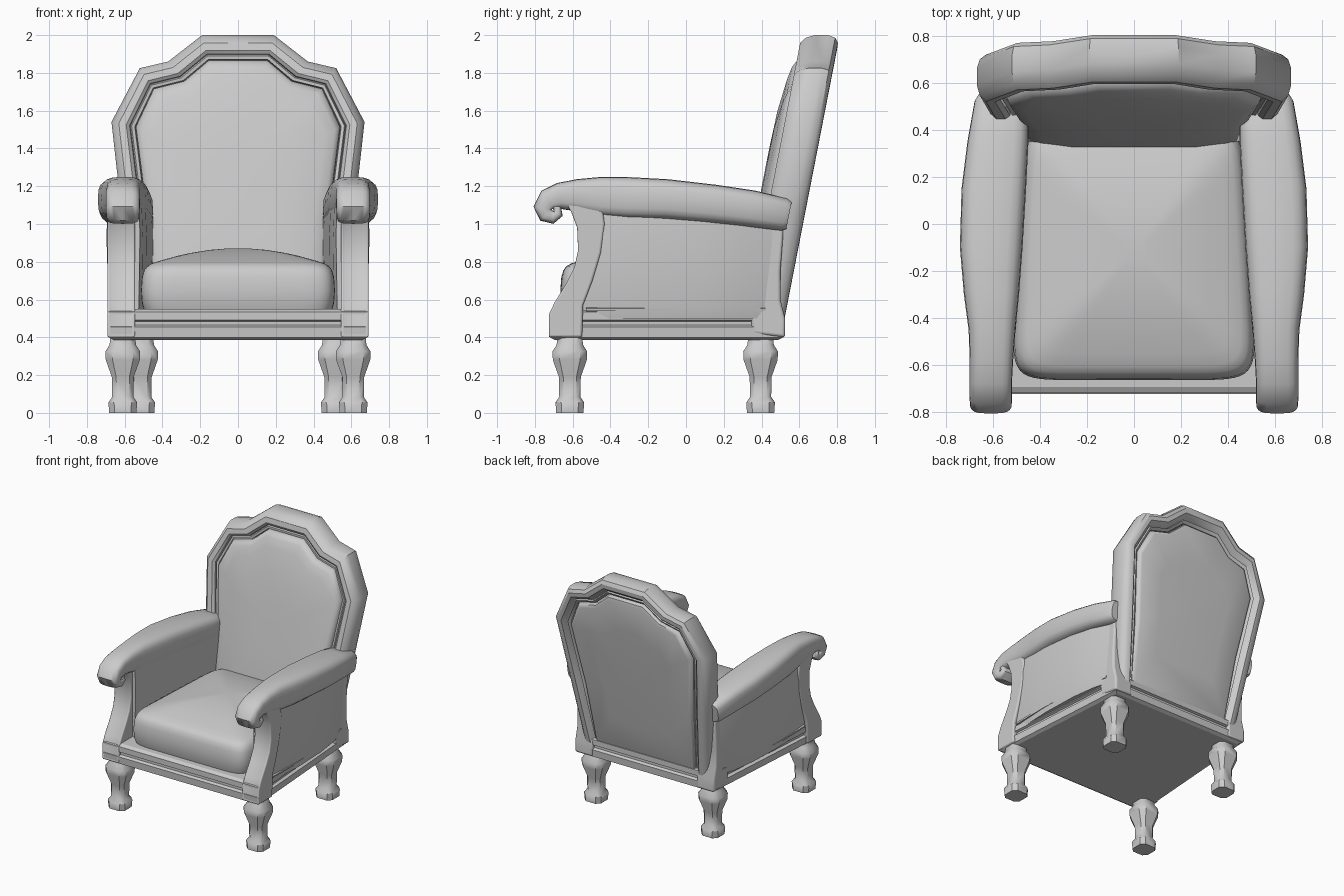
import bpy, bmesh, math
from mathutils import Vector

if "Cube" in bpy.data.objects:
    bpy.data.objects.remove(bpy.data.objects["Cube"])

grey = bpy.data.materials.new("upholstery_grey")
grey.diffuse_color = (0.6, 0.6, 0.6, 1)
grey.use_nodes = True
grey.node_tree.nodes["Principled BSDF"].inputs["Base Color"].default_value = grey.diffuse_color


def finish(name, bm, mirror=False, bevel=0.0, angle=40):
    bmesh.ops.recalc_face_normals(bm, faces=bm.faces[:])
    me = bpy.data.meshes.new(name)
    bm.to_mesh(me)
    bm.free()
    ob = bpy.data.objects.new(name, me)
    bpy.context.collection.objects.link(ob)
    me.materials.append(grey)
    bpy.ops.object.select_all(action='DESELECT')
    ob.select_set(True)
    bpy.context.view_layer.objects.active = ob
    bpy.ops.object.shade_smooth_by_angle(angle=math.radians(angle))
    if bevel:
        b = ob.modifiers.new("soft_edges", 'BEVEL')
        b.width, b.segments, b.limit_method = bevel, 3, 'ANGLE'
        b.angle_limit = math.radians(40)
    if mirror:
        ob.modifiers.new("other_side", 'MIRROR')
    return ob


def loft(name, rings, **kw):
    """Skin closed rings of equal length and cap both ends."""
    bm = bmesh.new()
    vs = [[bm.verts.new(p) for p in r] for r in rings]
    n = len(vs[0])
    for a, b in zip(vs, vs[1:]):
        for i in range(n):
            j = (i + 1) % n
            bm.faces.new((a[i], a[j], b[j], b[i]))
    bm.faces.new(vs[0])
    bm.faces.new(vs[-1])
    return finish(name, bm, **kw)


def prism(name, yz, x0, x1, front_inset=False, **kw):
    """Extrude a side profile from x0 to x1."""
    bm = bmesh.new()
    a = [bm.verts.new((x0, y, z)) for y, z in yz]
    b = [bm.verts.new((x1, y, z)) for y, z in yz]
    n = len(yz)
    for i in range(n):
        j = (i + 1) % n
        bm.faces.new((a[i], a[j], b[j], b[i]))
    bm.faces.new(a)
    bm.faces.new(b)
    bmesh.ops.recalc_face_normals(bm, faces=bm.faces[:])
    if front_inset:
        bm.normal_update()
        front = [f for f in bm.faces if f.normal.y < -0.5]
        bmesh.ops.inset_region(bm, faces=front, thickness=0.022, depth=-0.008)
    return finish(name, bm, mirror=True, **kw)


# Legs: square, chamfered, turned-in ankle and block foot
leg_profile = [(0, .072), (.055, .076), (.085, .056), (.19, .058), (.28, .09),
               (.325, .092), (.36, .07), (.42, .064)]
for name, x, y in (("front_leg", .61, -.615), ("rear_leg", .515, .395)):
    rings = []
    for z, h in leg_profile:
        c = h * .6
        rings.append([(x + px, y + py, z) for px, py in
                      ((h, c), (c, h), (-c, h), (-h, c), (-h, -c), (-c, -h), (c, -h), (h, -c))])
    loft(name, rings, mirror=True)

# Base rail: tapered plan with moulded grooves
rail = [(.387, .03), (.40, .004), (.455, .0), (.465, .022), (.485, .022),
        (.492, .004), (.535, .004), (.55, .03)]
loft("base_rail", [[(-.69 + d, -.725 + d, z), (.69 - d, -.725 + d, z),
                    (.605 - d, .52 - d, z), (-.605 + d, .52 - d, z)] for z, d in rail], angle=25)


# Seat cushion: rounded, crowned, narrower at the rear
def cushion_ring(s, z):
    pts = []
    for i in range(48):
        t = 2 * math.pi * i / 48
        k = .22
        c, q = math.cos(t), math.sin(t)
        u = math.copysign(abs(c) ** k, c) * s
        v = math.copysign(abs(q) ** k, q) * s
        y = -.12 + .54 * v
        pts.append((u * (.49 - .03 * v), y, z))
    return pts


cushion = [(.97, .53), (1, .58), (1.01, .65), (1, .72), (.98, .755), (.95, .777), (.9, .792)]
cushion += [(s, .772 + .1 * (1 - s * s)) for s in (.8, .65, .5, .3, .1)]
loft("seat_cushion", [cushion_ring(s, z) for s, z in cushion], angle=60)


# Backrest: leaning plane, depth is measured forward from its rear face
def lean(x, z, depth):
    return (x, .52 + .195 * (z - .5) - depth, z)


outer = [(.545, .47), (.615, 1.05), (.67, 1.54), (.52, 1.825), (.37, 1.86), (.19, 2.0)]
inner = [(.42, .47), (.475, 1.0), (.54, 1.515), (.445, 1.715), (.285, 1.755), (.155, 1.865)]


def both(pts):
    return pts + [(-x, z) for x, z in reversed(pts)]


# (position across the frame, depth)
section = [(0, .06), (0, .13), (.1, .175), (.3, .2), (.6, .2), (.74, .185), (.77, .165),
           (.82, .185), (.95, .18), (1, .15), (1, .04), (.85, .025), (.8, .04),
           (.72, .02), (.55, -.002), (.3, 0), (.1, .02)]
loft("back_frame", [[lean(ox + (ix - ox) * t, oz + (iz - oz) * t, d) for t, d in section]
                    for (ox, oz), (ix, iz) in zip(both(outer), both(inner))], angle=35)


def back_panel(name, steps):
    edge = both([(.445, .5)] + inner[1:])
    loft(name, [[lean(x * s, 1.2 + (z - 1.2) * s, d) for x, z in edge] for s, d in steps], angle=50)


back_panel("back_cushion", [(1.01, .1), (1, .185), (.985, .205), (.95, .218), (.85, .232),
                            (.6, .25), (.3, .255), (.05, .255)])
back_panel("rear_panel", [(1, .1), (.99, .04), (.975, .02), (.94, .012), (.6, .002), (.05, 0)])

# Armrests: padded roll swept along the side, curling into a front scroll
# (y, z, half thickness, inner x, outer x)
path = [(.545, 1.045, .075, .47, .665), (.52, 1.05, .088, .45, .68), (.35, 1.08, .098, .45, .71),
        (.15, 1.105, .103, .46, .735), (-.1, 1.13, .107, .475, .742), (-.3, 1.138, .11, .49, .725),
        (-.45, 1.145, .105, .505, .705), (-.58, 1.152, .085, .515, .70),
        (-.67, 1.148, .07, .52, .70), (-.73, 1.125, .062, .52, .70),
        (-.755, 1.085, .053, .52, .70), (-.74, 1.05, .045, .522, .698),
        (-.705, 1.037, .036, .524, .696), (-.678, 1.055, .028, .526, .694),
        (-.682, 1.085, .022, .528, .692), (-.70, 1.095, .014, .53, .69)]
rings = []
for i, (y, z, h, xi, xo) in enumerate(path):
    p, q = path[max(i - 1, 0)], path[min(i + 1, len(path) - 1)]
    t = Vector((q[0] - p[0], q[1] - p[1])).normalized()
    nrm = Vector((t.y, -t.x))
    ring = []
    for k in range(20):
        a = 2 * math.pi * k / 20
        c, s = math.cos(a), math.sin(a)
        u = math.copysign(abs(c) ** .55, c)
        v = math.copysign(abs(s) ** .6, s) * h
        ring.append(((xi + xo) / 2 + u * (xo - xi) / 2, y + nrm.x * v, z + nrm.y * v))
    rings.append(ring)
loft("armrest", rings, mirror=True, angle=50)

# Front posts: curved support from the rail up into the scroll
prism("front_post", [(-.73, .40), (-.73, .52), (-.70, .585), (-.635, .69), (-.595, .77), (-.575, .86),
                     (-.58, .98), (-.61, 1.06), (-.64, 1.11), (-.45, 1.13), (-.43, 1.0), (-.45, .85),
                     (-.495, .70), (-.545, .57), (-.55, .40)],
      .545, .692, front_inset=True, bevel=.012)

# Rear posts: beside the backrest
prism("rear_post", [(.35, .42), (.525, .40), (.525, .5), (.50, .6), (.50, .75), (.52, 1.02),
                    (.42, 1.02), (.40, .8), (.36, .64), (.34, .56)],
      .46, .615, bevel=.015)

# Arm sides: upholstered walls, bulging a little outwards
plan = [(-.55, .525, .665), (-.45, .51, .675), (-.2, .49, .685), (.1, .475, .675),
        (.3, .46, .648), (.47, .45, .60)]
walls = []
for z, push in ((.50, -.012), (.56, 0), (.75, .006), (.95, .012), (1.1, .0)):
    walls.append([(xi - push * .5, y, z) for y, xi, xo in plan]
                 + [(xo + push, y, z) for y, xi, xo in reversed(plan)])
loft("arm_side", walls, mirror=True)

# Thin bead along the bottom of each side panel
bead = [[(x + dx, y, z) for dx, z in ((-.02, .535), (.012, .54), (.014, .553), (-.02, .565))]
        for x, y in ((.668, -.53), (.672, -.2), (.655, .1), (.605, .42))]
loft("side_bead", bead, mirror=True)
